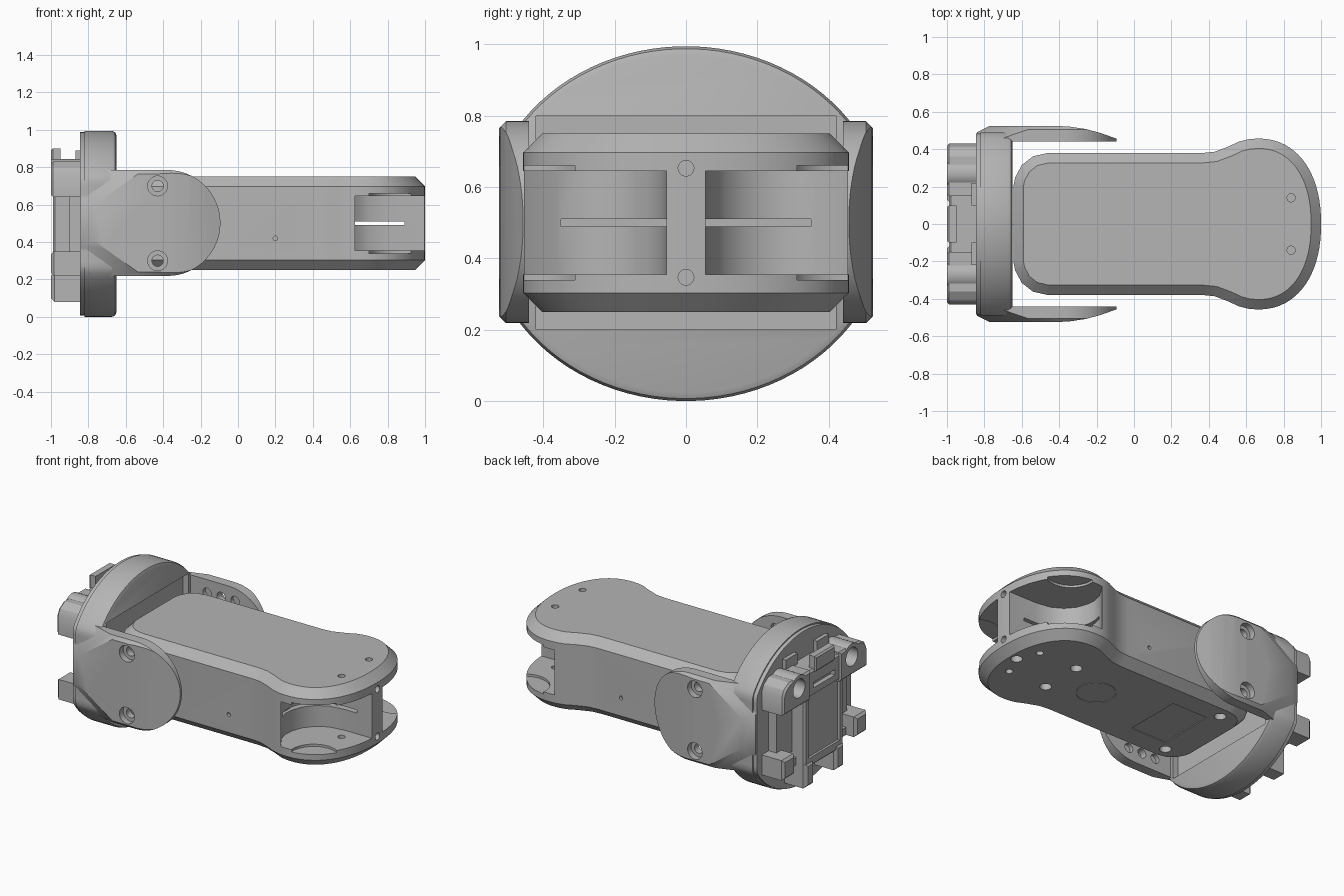
import bpy, bmesh, math
from mathutils import Vector

if "Cube" in bpy.data.objects:
    bpy.data.objects.remove(bpy.data.objects["Cube"])

grey = bpy.data.materials.new("plain_grey")
grey.use_nodes = True
grey.diffuse_color = (0.46, 0.46, 0.46, 1)
grey.node_tree.nodes["Principled BSDF"].inputs["Base Color"].default_value = (0.46, 0.46, 0.46, 1)

# Order in which (a, b, along) becomes x, y, z for each extrusion axis
PLACE = {
    "x": lambda a, b, t: (t, a, b),
    "y": lambda a, b, t: (a, t, b),
    "z": lambda a, b, t: (a, b, t),
}


def prism(name, outline, axis, low, high, chamfer=0.0, ends=(0, 1), segments=1):
    """Extrude an outline along an axis, optionally chamfering the end rims."""
    bm = bmesh.new()
    rings = [[bm.verts.new(PLACE[axis](a, b, t)) for a, b in outline] for t in (low, high)]
    caps = [bm.faces.new(r) for r in rings]
    n = len(outline)
    for i in range(n):
        j = (i + 1) % n
        bm.faces.new((rings[0][i], rings[0][j], rings[1][j], rings[1][i]))
    bmesh.ops.recalc_face_normals(bm, faces=bm.faces)
    if chamfer:
        rims = [e for k in ends for e in caps[k].edges]
        bmesh.ops.bevel(bm, geom=rims, offset=chamfer, segments=segments,
                        profile=0.5, affect="EDGES", clamp_overlap=False)
    mesh = bpy.data.meshes.new(name)
    bm.to_mesh(mesh)
    bm.free()
    mesh.materials.append(grey)
    ob = bpy.data.objects.new(name, mesh)
    bpy.context.collection.objects.link(ob)
    return ob


def box(name, x, y, z, chamfer=0.0):
    corners = [(y[0], z[0]), (y[1], z[0]), (y[1], z[1]), (y[0], z[1])]
    return prism(name, corners, "x", x[0], x[1], chamfer, ends=(0,))


def circle(a, b, r, n=32):
    return [(a + r * math.cos(2 * math.pi * i / n), b + r * math.sin(2 * math.pi * i / n))
            for i in range(n)]


def hole(ob, axis, a, b, r, low, high):
    combine(ob, prism("cutter", circle(a, b, r), axis, low, high))


def combine(ob, other, operation="DIFFERENCE"):
    """Apply a boolean and discard the helper."""
    mod = ob.modifiers.new("boolean", "BOOLEAN")
    mod.operation = operation
    mod.solver = "EXACT"
    mod.object = other
    bpy.context.view_layer.objects.active = ob
    bpy.ops.object.modifier_apply(modifier=mod.name)
    bpy.data.objects.remove(other)


def mirrored(outline, s):
    return [(a, s * b) for a, b in outline]


# Main body: flared slab with chamfered top and bottom
half = [(-.645, .2), (-.635, .25), (-.6, .315), (-.54, .362), (-.46, .38), (.37, .38),
        (.43, .386), (.5, .412), (.56, .44), (.61, .453)]
for i in range(19):
    t = math.pi / 2 * i / 19
    half.append((.66 + .34 * math.sin(t) ** .9, .457 * math.cos(t) ** .9))
body = prism("body", half + [(1, 0)] + mirrored(half[::-1], -1), "z", .25, .75, .053)

# Open pockets either side of the central web at the tip
pocket = [(.625, .6), (.625, .455), (.565, .36), (.55, .3), (.555, .24), (.58, .17),
          (.63, .11), (.7, .07), (.8, .055), (1.1, .055), (1.1, .6)]
for s in (1, -1):
    combine(body, prism("cutter", mirrored(pocket, s), "z", .355, .645))
    hole(body, "z", .85, s * .44, .15, .34, .66)
    hole(body, "z", .84, s * .14, .022, .7, .8)
    hole(body, "z", .84, s * .14, .022, .2, .36)
    hole(body, "z", .56, s * .14, .035, .2, .29)
    hole(body, "z", -.45, s * .25, .035, .2, .29)
    hole(body, "x", 0, .5 + s * .153, .022, .95, 1.1)
    hole(body, "y", .2, .42, .012, s * .4, s * .36)
combine(body, box("cutter", (.53, .89), (-.35, .35), (.49, .51)))
hole(body, "z", .9, 0, .035, .2, .29)

# Inlays on the underside
combine(body, prism("cutter", circle(.29, 0, .12), "z", .2, .254))
prism("round_cover", circle(.29, 0, .115), "z", .25, .256)
panel = [(-.4, -.19), (-.14, -.19), (-.14, .19), (-.4, .19)]
combine(body, prism("cutter", panel, "z", .2, .255))

# Oval mounting disc with flattened sides, and its rear flange
def oval(scale):
    return [(max(-.49, min(.49, .563 * c)) * scale, .4975 + .4975 * s * scale)
            for c, s in ((math.cos(math.tau * (i + .5) / 96), math.sin(math.tau * (i + .5) / 96))
                         for i in range(96))]

disc = prism("mounting_disc", oval(1), "x", -.82, -.65, .024, ends=(1,), segments=2)
combine(disc, box("cutter", (-.69, -.6), (-.42, .42), (.2, .8)))
prism("rear_flange", oval(.985), "x", -.845, -.815)

# Side arms: rounded plates that thin towards the tip
mid, radius = .502, .283
plate = [(-.84, mid + radius), (-.84, mid - radius)]
plate += [(-.377 + radius * math.cos(t), mid + radius * math.sin(t))
          for t in (math.pi * (i / 32 - .5) for i in range(33))]
taper = [(-.9, .44), (-.84, .49), (-.77, .525), (-.42, .525), (-.34, .52), (-.26, .508),
         (-.18, .487), (-.09, .455), (-.05, .44)]
for side, s in (("left", 1), ("right", -1)):
    arm = prism(side + "_arm", plate, "y", s * .44, s * .525, .02, ends=(1,))
    combine(arm, prism("cutter", mirrored(taper, s), "z", 0, 1), "INTERSECT")
    # Slanted facets blending the arm into the disc
    bm = bmesh.new()
    bm.from_mesh(arm.data)
    for v in (1, -1):
        cut = bmesh.ops.bisect_plane(
            bm, geom=bm.verts[:] + bm.edges[:] + bm.faces[:], clear_outer=True,
            plane_co=Vector((-.58, s * .5, mid + v * radius)),
            plane_no=Vector((-.0133, s * .0398, v * .0188)).normalized())
        rim = [e for e in cut["geom_cut"] if isinstance(e, bmesh.types.BMEdge)]
        bmesh.ops.holes_fill(bm, edges=rim)
    bmesh.ops.recalc_face_normals(bm, faces=bm.faces)
    bm.to_mesh(arm.data)
    bm.free()
    for v in (1, -1):
        z = .5 + v * .2
        hole(arm, "y", -.43, z, .053, s * .485, s * .6)
        hole(arm, "y", -.43, z, .03, s * .4, s * .6)
        for x in (-.53, -.33):
            hole(arm, "y", x, z, .03, s * .4, s * .465)

# Rear bracket: centre plate, top tab and framed window
centre = box("bracket_plate", (-.99, -.83), (-.2, .2), (.2, .82), .012)
combine(centre, box("cutter", (-1.1, -.975), (-.16, .16), (.26, .66)))
combine(centre, box("cutter", (-1.1, -.96), (-.11, .11), (.7, .735)))
box("bracket_top_tab", (-1, -.95), (-.1, .1), (.8, .9), .01)

for side, s in (("left", 1), ("right", -1)):
    # Rounded upper lug with a socket
    lug = [(.15, .64), (.43, .64), (.43, .76), (.41, .8), (.36, .83), (.15, .83)]
    upper = prism(side + "_upper_lug", mirrored([(b, a) for b, a in lug], 1)
                  if s > 0 else [(-a, b) for a, b in lug], "x", -1, -.83, .012, ends=(0,))
    combine(upper, prism("tube", circle(s * .27, .76, .085), "x", -1, -.83), "UNION")
    hole(upper, "x", s * .27, .76, .06, -1.1, -.88)
    # Thin side wall, lower hooked lug and bottom foot
    box(side + "_side_wall", (-.9, -.83), sorted((s * .18, s * .36)), (.3, .66))
    box(side + "_lower_lug", (-1, -.83), sorted((s * .31, s * .43)), (.22, .35), .015)
    box(side + "_lower_shelf", (-.93, -.83), sorted((s * .18, s * .36)), (.22, .27))
    box(side + "_bottom_foot", (-1, -.83), sorted((s * .11, s * .2)), (.08, .24), .02)
    box(side + "_disc_tab", (-.87, -.83), sorted((s * .1, s * .22)), (.8, .89))

# Smooth curved walls, keep edges crisp
bpy.ops.object.select_all(action="DESELECT")
for ob in bpy.context.scene.objects:
    if ob.type == "MESH":
        ob.select_set(True)
        bpy.context.view_layer.objects.active = ob
bpy.ops.object.shade_smooth_by_angle(angle=math.radians(28))
